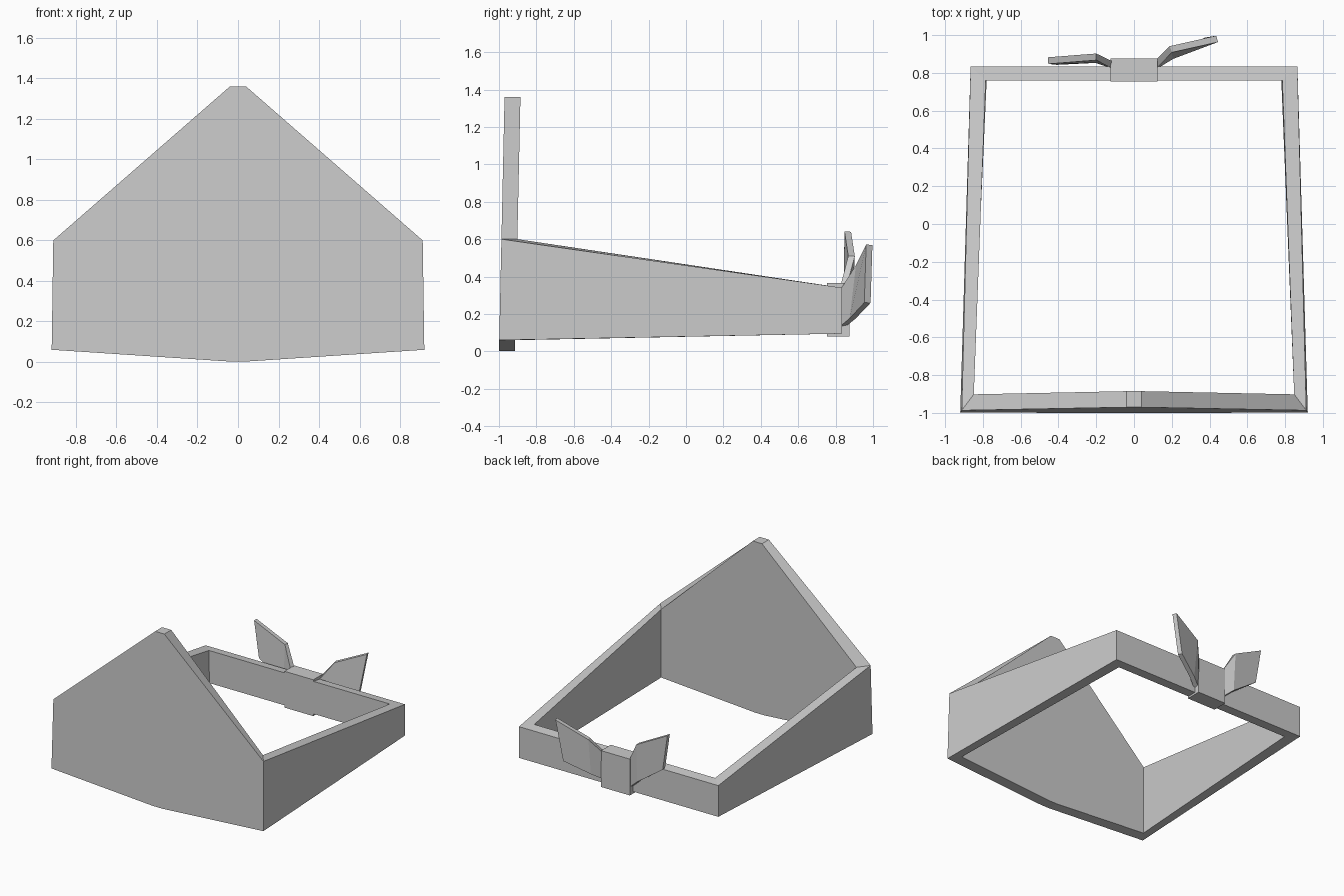
import bpy
import bmesh
from mathutils import Vector

if "Cube" in bpy.data.objects:
    bpy.data.objects.remove(bpy.data.objects["Cube"])


def make_object(name, verts, faces):
    bm = bmesh.new()
    vs = [bm.verts.new(v) for v in verts]
    for f in faces:
        bm.faces.new([vs[i] for i in f])
    bmesh.ops.recalc_face_normals(bm, faces=bm.faces)
    mesh = bpy.data.meshes.new(name)
    bm.to_mesh(mesh)
    bm.free()
    obj = bpy.data.objects.new(name, mesh)
    bpy.context.collection.objects.link(obj)
    return obj


def outer_y(z):
    # the front panel leans back slightly as it rises
    return -1.0 + 0.022 * z


# Band: closed ring of sections (outer bottom, outer top, inner top, inner bottom)
def front_section(xb, xt, zb, zt, inner=1.0):
    y0, y1 = outer_y(zb), outer_y(zt)
    return [(xb, y0, zb), (xt, y1, zt), (xt * inner, y1 + 0.085, zt),
            (xb * inner, y0 + 0.085, zb)]


def back_section(s):
    return [(s * 0.865, 0.835, 0.095), (s * 0.865, 0.835, 0.34),
            (s * 0.785, 0.76, 0.35), (s * 0.78, 0.76, 0.095)]


sections = [
    front_section(-0.92, -0.912, 0.06, 0.6, 0.93),
    front_section(-0.04, -0.04, 0.002, 1.36),
    front_section(0.04, 0.04, 0.002, 1.36),
    front_section(0.92, 0.912, 0.06, 0.6, 0.93),
    back_section(1),
    back_section(-1),
]
n = len(sections)
verts = [p for sec in sections for p in sec]
faces = [(i * 4 + k, ((i + 1) % n) * 4 + k,
          ((i + 1) % n) * 4 + (k + 1) % 4, i * 4 + (k + 1) % 4)
         for i in range(n) for k in range(4)]
make_object("peaked_band", verts, faces)

# Bow knot wrapped around the back of the band
bpy.ops.mesh.primitive_cube_add(size=1, location=(0, 0.815, 0.2225))
knot = bpy.context.object
knot.name = "bow_knot"
knot.scale = (0.25, 0.12, 0.285)


# Bow tails: two-panel folded sheets with thickness
def tail(name, outline):
    obj = make_object(name, outline, [(0, 1, 2, 5), (5, 2, 3, 4)])
    mod = obj.modifiers.new("thickness", 'SOLIDIFY')
    mod.thickness = 0.035
    mod.offset = 0


tail("bow_tail_right", [(0.11, 0.835, 0.13), (0.11, 0.84, 0.33), (0.195, 0.925, 0.46),
                        (0.44, 0.98, 0.57), (0.38, 0.97, 0.26), (0.2, 0.89, 0.175)])
tail("bow_tail_left", [(-0.11, 0.84, 0.13), (-0.11, 0.84, 0.34), (-0.2, 0.885, 0.51),
                       (-0.455, 0.865, 0.64), (-0.41, 0.86, 0.36), (-0.2, 0.87, 0.21)])
